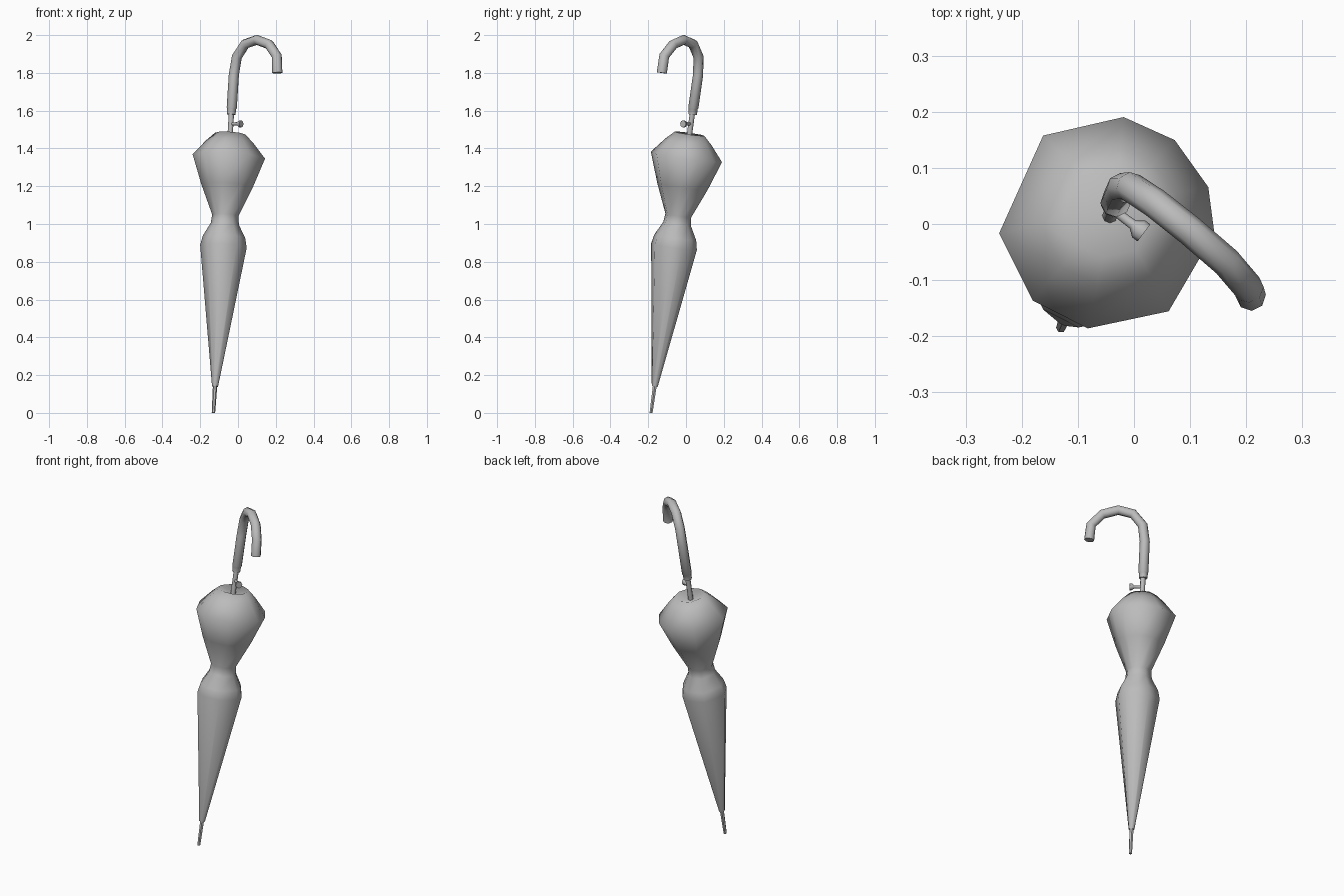
import bpy
import bmesh
import math
from mathutils import Vector

cube = bpy.data.objects.get("Cube")
if cube:
    bpy.data.objects.remove(cube)

grey = bpy.data.materials.new("plain_grey")
grey.use_nodes = True
colour = (0.5, 0.5, 0.5, 1)
grey.diffuse_color = colour
grey.node_tree.nodes["Principled BSDF"].inputs["Base Color"].default_value = colour


def even(sides):
    return [360 * i / sides for i in range(sides)]


def sweep(name, points, radii, angles, ref, smooth=50):
    """Skin rings of the given radii along a path, with closed ends."""
    bm = bmesh.new()
    pts = [Vector(p) for p in points]
    rings = []
    for i, (p, r) in enumerate(zip(pts, radii)):
        t = (pts[min(i + 1, len(pts) - 1)] - pts[max(i - 1, 0)]).normalized()
        u = (ref - t * ref.dot(t)).normalized()
        v = t.cross(u)
        rings.append([bm.verts.new(p + r * (u * math.cos(math.radians(a)) + v * math.sin(math.radians(a))))
                      for a in angles])
    n = len(angles)
    for a, b in zip(rings, rings[1:]):
        for i in range(n):
            j = (i + 1) % n
            bm.faces.new((a[i], a[j], b[j], b[i]))
    bm.faces.new(rings[0][::-1])
    bm.faces.new(rings[-1])
    bmesh.ops.recalc_face_normals(bm, faces=bm.faces)
    mesh = bpy.data.meshes.new(name)
    bm.to_mesh(mesh)
    bm.free()
    mesh.materials.append(grey)
    obj = bpy.data.objects.new(name, mesh)
    bpy.context.collection.objects.link(obj)
    bpy.ops.object.select_all(action='DESELECT')
    obj.select_set(True)
    bpy.context.view_layer.objects.active = obj
    bpy.ops.object.shade_smooth_by_angle(angle=math.radians(smooth))
    return obj


X, Z = Vector((1, 0, 0)), Vector((0, 0, 1))


def axis(z):
    """Point on the leaning shaft at height z."""
    return Vector((-0.13 + 0.06 * z, -0.185 + 0.138 * z, z))


# Folded canopy: tapered lower cloth, tied waist, flared upper cloth.
# The outline doubles back down inside the rim.
profile = [(0.14, 0.016), (0.88, 0.124), (0.93, 0.113), (1.0, 0.075), (1.045, 0.07),
           (1.2, 0.137), (1.355, 0.193), (1.435, 0.125), (1.478, 0.08)]
folds = [-55, -5, 20, 51, 81, 126, 186, 227, 260]
bm_points = [axis(z) for z, r in profile]
canopy = sweep("canopy", bm_points, [r for z, r in profile], folds, X, 60)

# Sunken top of the canopy around the shaft
bm = bmesh.new()
bm.from_mesh(canopy.data)
top = max(bm.faces, key=lambda f: f.calc_center_median().z)
bmesh.ops.poke(bm, faces=[top], offset=-0.03)
bm.to_mesh(canopy.data)
bm.free()

# Metal tip and shaft
sweep("tip", [axis(0), axis(0.16)], [0.009, 0.012], even(6), X)
sweep("shaft", [axis(1.42), axis(1.62)], [0.014, 0.014], even(8), X)

# Hooked handle with a collar at its foot
path = [(-0.036, 0.035, 1.58), (-0.034, 0.038, 1.61), (-0.033, 0.039, 1.615),
        (-0.022, 0.064, 1.79), (-0.006, 0.066, 1.885), (0.038, 0.037, 1.953),
        (0.1, -0.012, 1.975), (0.165, -0.068, 1.95), (0.205, -0.115, 1.89),
        (0.208, -0.128, 1.8)]
sweep("handle", path, [0.023, 0.024, 0.027] + [0.027] * 7, even(8), Vector((0.65, 0.76, 0)))

# Flared release button
start = axis(1.53)
way = Vector((0.8, -0.6, 0))
sweep("button", [start + way * d for d in (0, 0.045, 0.058, 0.07)],
      [0.008, 0.009, 0.019, 0.019], even(8), Z)
